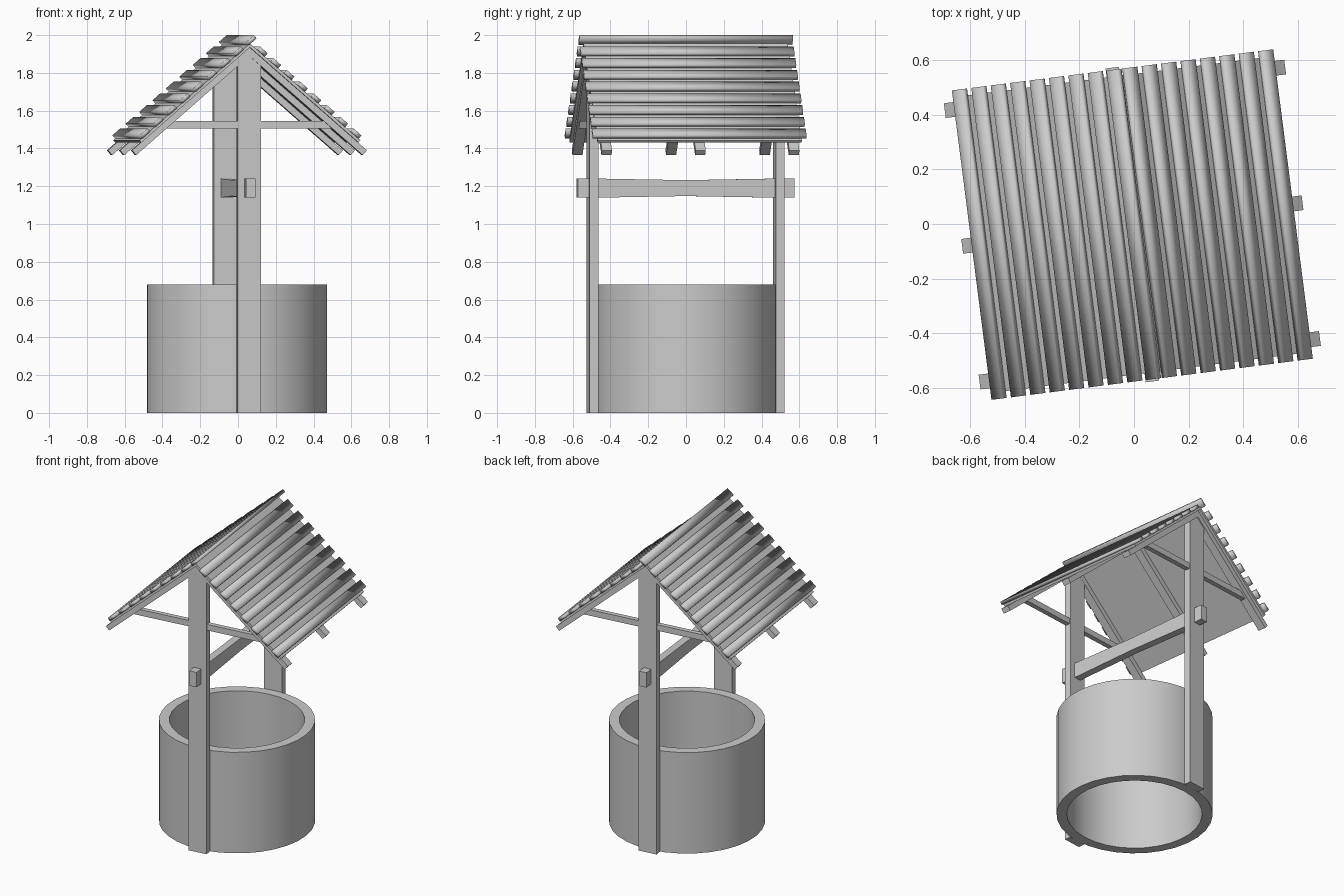
import bpy, bmesh, math
from mathutils import Matrix, Vector

if "Cube" in bpy.data.objects:
    bpy.data.objects.remove(bpy.data.objects["Cube"])

# whole model is turned slightly about z
PLACE = Matrix.Translation((-0.006, -0.002, 0)) @ Matrix.Rotation(math.radians(7.3), 4, 'Z')
A = math.radians(41)
TAN, COS, SIN = math.tan(A), math.cos(A), math.sin(A)


def make(name, bm, smooth=None):
    bmesh.ops.recalc_face_normals(bm, faces=bm.faces[:])
    me = bpy.data.meshes.new(name)
    bm.to_mesh(me)
    bm.free()
    ob = bpy.data.objects.new(name, me)
    ob.matrix_world = PLACE
    bpy.context.collection.objects.link(ob)
    if smooth is not None:
        bpy.ops.object.select_all(action='DESELECT')
        ob.select_set(True)
        bpy.context.view_layer.objects.active = ob
        bpy.ops.object.shade_smooth_by_angle(angle=math.radians(smooth))
    return ob


def loft(bm, rings, closed=False):
    """Bridge rings of points; cap the ends unless closed."""
    vs = [[bm.verts.new(p) for p in r] for r in rings]
    n = len(rings[0])
    for a, b in zip(vs, vs[1:] + (vs[:1] if closed else [])):
        for i in range(n):
            bm.faces.new((a[i], a[(i + 1) % n], b[(i + 1) % n], b[i]))
    if not closed:
        bm.faces.new(vs[0])
        bm.faces.new(vs[-1])


def prism(name, profile, y0, y1, smooth=None):
    """Extrude an x-z profile along y."""
    bm = bmesh.new()
    loft(bm, [[(x, y, z) for x, z in profile] for y in (y0, y1)])
    return make(name, bm, smooth)


def rect(x, z, hx, hz):
    return [(x - hx, z - hz), (x + hx, z - hz), (x + hx, z + hz), (x - hx, z + hz)]


# well wall: open tube
bm = bmesh.new()
N = 32
rings = []
for i in range(N):
    a = 2 * math.pi * i / N
    rings.append([(r * math.cos(a), r * math.sin(a), z)
                  for r, z in ((0.477, 0), (0.477, 0.68), (0.413, 0.68), (0.413, 0))])
loft(bm, rings, closed=True)
make("well_wall", bm, 30)

# posts with pointed tops, and cross braces
for label, s in (("front", -1), ("back", 1)):
    y = 0.497 * s
    top = 1.893
    w = 0.0625
    prism(label + "_post", [(-w, 0), (w, 0), (w, top - w * TAN), (0, top), (-w, top - w * TAN)],
          y - 0.023, y + 0.023)
    prism(label + "_brace", rect(0, 1.525, 0.44, 0.02), y - 0.016, y + 0.016)

# winding beam, slimmer in the middle
bm = bmesh.new()
loft(bm, [[(x, y, z) for x, z in rect(0, 1.19, 0.025, h)]
          for y, h in ((-0.578, 0.05), (-0.45, 0.05), (-0.22, 0.046), (0, 0.042),
                       (0.22, 0.046), (0.45, 0.05), (0.578, 0.05))])
make("winding_beam", bm, 30)


def chevron(name, lo, hi, reach, y0, y1):
    """Two sloping boards joined at the ridge, ends cut square to the slope."""
    t = (hi - lo) * COS
    xo, xi = reach, reach - t * SIN
    prism(name, [(0, hi), (xo, hi - xo * TAN), (xi, lo - xi * TAN), (0, lo),
                 (-xi, lo - xi * TAN), (-xo, hi - xo * TAN)], y0, y1)


# rafters and roof panel
for label, y in (("front", -0.5), ("middle", 0), ("back", 0.5)):
    chevron(label + "_rafter", 1.89, 1.935, 0.627, y - 0.027, y + 0.027)
chevron("roof_panel", 1.935, 1.956, 0.59, -0.545, 0.545)

# roof slats; the last left one laps over the ridge
for label, s, count in (("left", -1, 9), ("right", 1, 8)):
    u, n = Vector((s * COS, -SIN)), Vector((s * SIN, COS))
    for k in range(count):
        d = 0.564 - 0.0715 * k
        if k == 8:
            d = -0.005
        c = Vector((s * d, 1.969 - d * TAN))
        prof = [c + u * a * 0.0275 + n * b * 0.011
                for a, b in ((-1, -1), (1, -1), (1, 1), (-1, 1))]
        prism(f"{label}_slat_{k + 1}", [tuple(p) for p in prof], -0.57, 0.57, 180)
